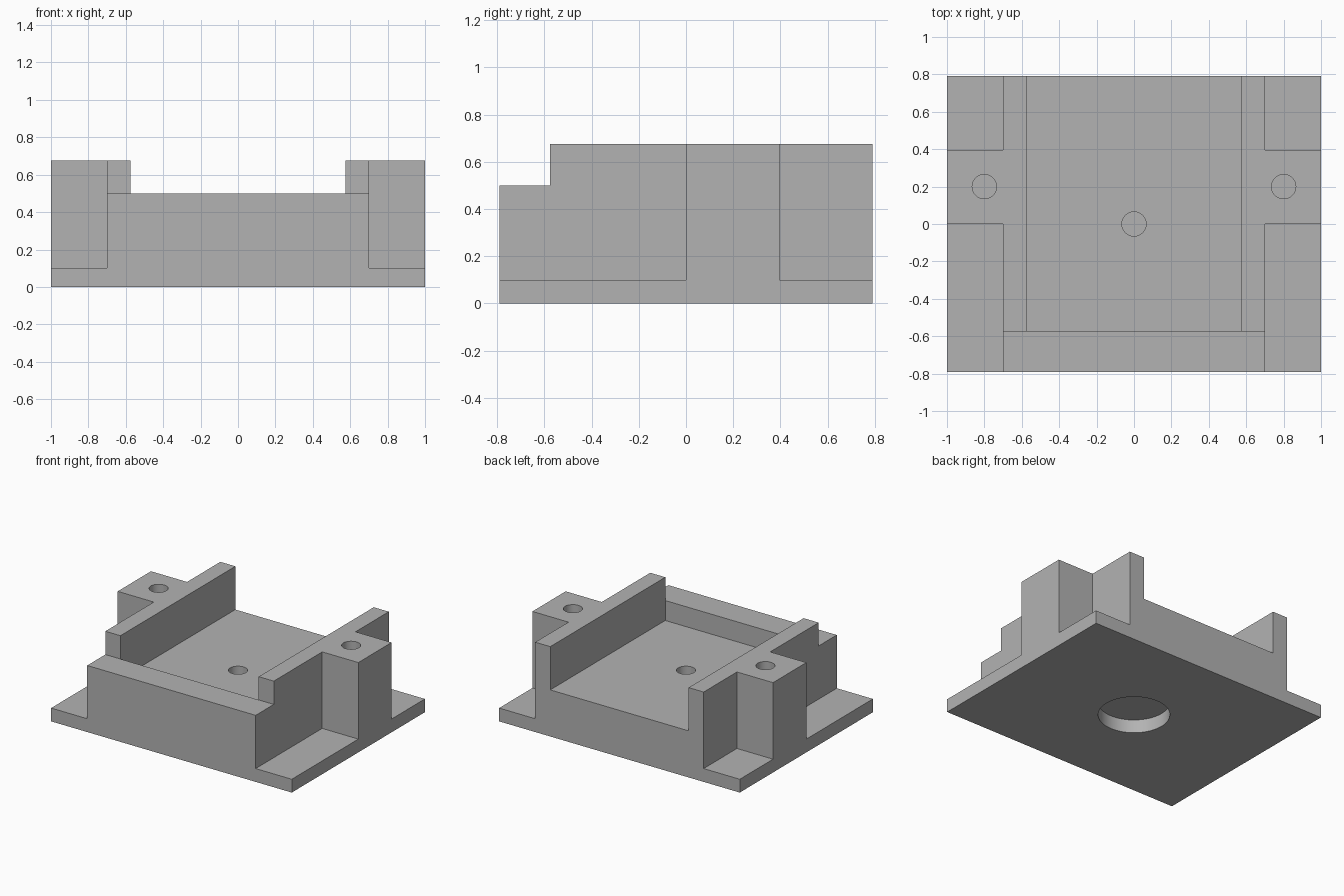
import bpy
import bmesh
import math
from mathutils import Matrix, Vector

cube = bpy.data.objects.get("Cube")
if cube:
    bpy.data.objects.remove(cube, do_unlink=True)

# Single grey material
grey = bpy.data.materials.new("plain_grey")
grey.use_nodes = True
colour = (0.45, 0.45, 0.45, 1)
grey.diffuse_color = colour
grey.node_tree.nodes["Principled BSDF"].inputs["Base Color"].default_value = colour

WIDTH, DEPTH, HEIGHT = 1.0, 0.79, 0.675   # half width, half depth, full height
PLATE, FLOOR, LEDGE = 0.1, 0.35, 0.5      # levels of the stepped surfaces
OUTER, INNER, STEP = 0.7, 0.575, -0.575   # wall faces and front ledge edge
BOSS_FRONT, BOSS_BACK = 0.0, 0.395
FAR = 1.2                                 # overshoot for cutters


def make_object(name, bm):
    mesh = bpy.data.meshes.new(name)
    bm.to_mesh(mesh)
    bm.free()
    mesh.materials.append(grey)
    obj = bpy.data.objects.new(name, mesh)
    bpy.context.collection.objects.link(obj)
    return obj


def box(name, low, high):
    low, high = Vector(low), Vector(high)
    bm = bmesh.new()
    place = Matrix.Translation((low + high) / 2) @ Matrix.Diagonal((*(high - low), 1))
    bmesh.ops.create_cube(bm, size=1, matrix=place)
    return make_object(name, bm)


def cylinder(name, x, y, bottom, top, radius):
    bm = bmesh.new()
    bmesh.ops.create_cone(bm, cap_ends=True, segments=48, radius1=radius, radius2=radius,
                          depth=top - bottom,
                          matrix=Matrix.Translation((x, y, (bottom + top) / 2)))
    return make_object(name, bm)


# Solid blank
body = box("mounting_base", (-WIDTH, -DEPTH, 0), (WIDTH, DEPTH, HEIGHT))

# Front ledge and open-backed pocket
cutters = [
    box("ledge_cutter", (-FAR, -FAR, LEDGE), (FAR, STEP, FAR)),
    box("pocket_cutter", (-INNER, STEP, FLOOR), (INNER, FAR, FAR)),
]

# Corner cuts that leave the flange and a screw boss on each side
for name, side in (("left", 1), ("right", -1)):
    x1, x2 = sorted((side * OUTER, side * FAR))
    cutters += [
        box(name + "_front_cutter", (x1, -FAR, PLATE), (x2, BOSS_FRONT, FAR)),
        box(name + "_back_cutter", (x1, BOSS_BACK, PLATE), (x2, FAR, FAR)),
        cylinder(name + "_screw_hole", side * 0.8, 0.2, 0.275, FAR, 0.065),
    ]

# Blind centre hole above and wide recess below
cutters += [
    cylinder("centre_hole", 0, 0, 0.15, FAR, 0.065),
    cylinder("underside_recess", 0, 0, -0.2, PLATE, 0.245),
]

for cutter in cutters:
    cutter.hide_render = True
    cut = body.modifiers.new(cutter.name, "BOOLEAN")
    cut.operation = "DIFFERENCE"
    cut.solver = "EXACT"
    cut.object = cutter

# Bake the cuts and remove the cutters
graph = bpy.context.evaluated_depsgraph_get()
result = bpy.data.meshes.new_from_object(body.evaluated_get(graph))
body.modifiers.clear()
body.data = result
for cutter in cutters:
    bpy.data.objects.remove(cutter, do_unlink=True)

# Smooth hole walls, sharp block edges
bpy.ops.object.select_all(action="DESELECT")
body.select_set(True)
bpy.context.view_layer.objects.active = body
bpy.ops.object.shade_smooth_by_angle(angle=math.radians(30))
